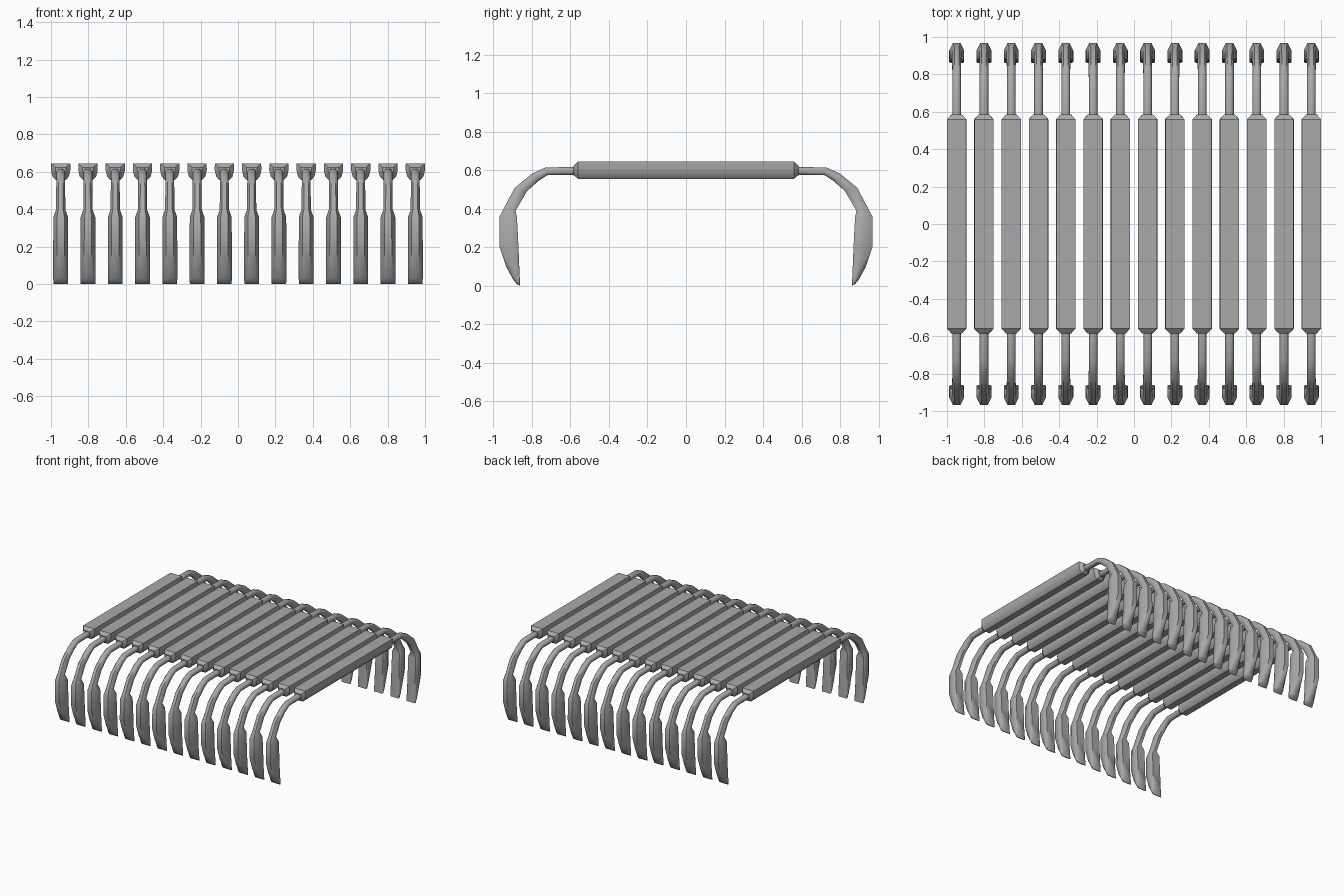
import bpy, bmesh, math
from mathutils import Vector

if "Cube" in bpy.data.objects:
    bpy.data.objects.remove(bpy.data.objects["Cube"], do_unlink=True)

COUNT = 14
REACH = 0.948

steel = bpy.data.materials.new("plain grey")
steel.use_nodes = True
grey = (0.4, 0.4, 0.4, 1)
steel.diffuse_color = grey
steel.node_tree.nodes["Principled BSDF"].inputs["Base Color"].default_value = grey


def loft(name, rings, angle):
    """Skin a row of equal rings, close both ends and shade it."""
    bm = bmesh.new()
    loops = [[bm.verts.new(p) for p in ring] for ring in rings]
    n = len(loops[0])
    for a, b in zip(loops, loops[1:]):
        for i in range(n):
            j = (i + 1) % n
            bm.faces.new((a[i], a[j], b[j], b[i]))
    bm.faces.new(loops[0])
    bm.faces.new(loops[-1])
    bmesh.ops.recalc_face_normals(bm, faces=bm.faces)
    mesh = bpy.data.meshes.new(name)
    bm.to_mesh(mesh)
    bm.free()
    mesh.materials.append(steel)
    mesh.shade_smooth()
    mesh.set_sharp_from_angle(angle=math.radians(angle))
    return mesh


# Slat: flat top, rounded belly, tapered end caps
half = [(0.051, 0.645), (0.052, 0.61), (0.044, 0.575), (0.026, 0.555)]
section = half + [(-x, z) for x, z in reversed(half)]


def slat_ring(y, scale):
    return [(x * scale, y, 0.598 + (z - 0.598) * scale) for x, z in section]


slat = loft("slat", [slat_ring(-0.585, 0.55), slat_ring(-0.56, 1),
                     slat_ring(0.56, 1), slat_ring(0.585, 0.55)], 35)

# Claw: thin arched arm that widens into a tapering blade
# Each station: outer (y, z), inner (y, z), half width, blade amount
stations = [
    ((0.57, 0.617), (0.57, 0.576), 0.023, 0),
    ((0.73, 0.614), (0.72, 0.574), 0.023, 0),
    ((0.80, 0.582), (0.765, 0.545), 0.023, 0),
    ((0.89, 0.508), (0.825, 0.492), 0.024, 0),
    ((0.947, 0.40), (0.885, 0.39), 0.025, 0),
    ((0.968, 0.36), (0.878, 0.355), 0.039, 1),
    ((0.968, 0.20), (0.87, 0.20), 0.04, 1),
    ((0.935, 0.10), (0.866, 0.10), 0.04, 1),
    ((0.897, 0.03), (0.863, 0.03), 0.04, 1),
    ((0.876, 0.006), (0.862, 0.0), 0.039, 1),
]
arm_side = [(0, 0.5), (0.3, 1), (0.7, 1), (1, 0.5)]
blade_side = [(0, 0.5), (0.42, 1), (0.9, 1), (1, 0.85)]


def claw_ring(outer, inner, width, blade):
    o, i = Vector((0, *outer)), Vector((0, *inner))
    side = blade_side if blade else arm_side
    right = [o.lerp(i, t) + Vector((width * w, 0, 0)) for t, w in side]
    return right + [Vector((-p.x, p.y, p.z)) for p in reversed(right)]


claw = loft("claw", [claw_ring(*s) for s in stations], 50)

# Repeat the slats and their claws across the width
for k in range(COUNT):
    x = -REACH + 2 * REACH * k / (COUNT - 1)
    for name, mesh in (("slat", slat), ("claw_pair", claw)):
        obj = bpy.data.objects.new(f"{name}_{k + 1}", mesh)
        obj.location.x = x
        bpy.context.collection.objects.link(obj)
        if mesh is claw:
            mirror = obj.modifiers.new("front and back", "MIRROR")
            mirror.use_axis = (False, True, False)
            mirror.use_mirror_merge = False
